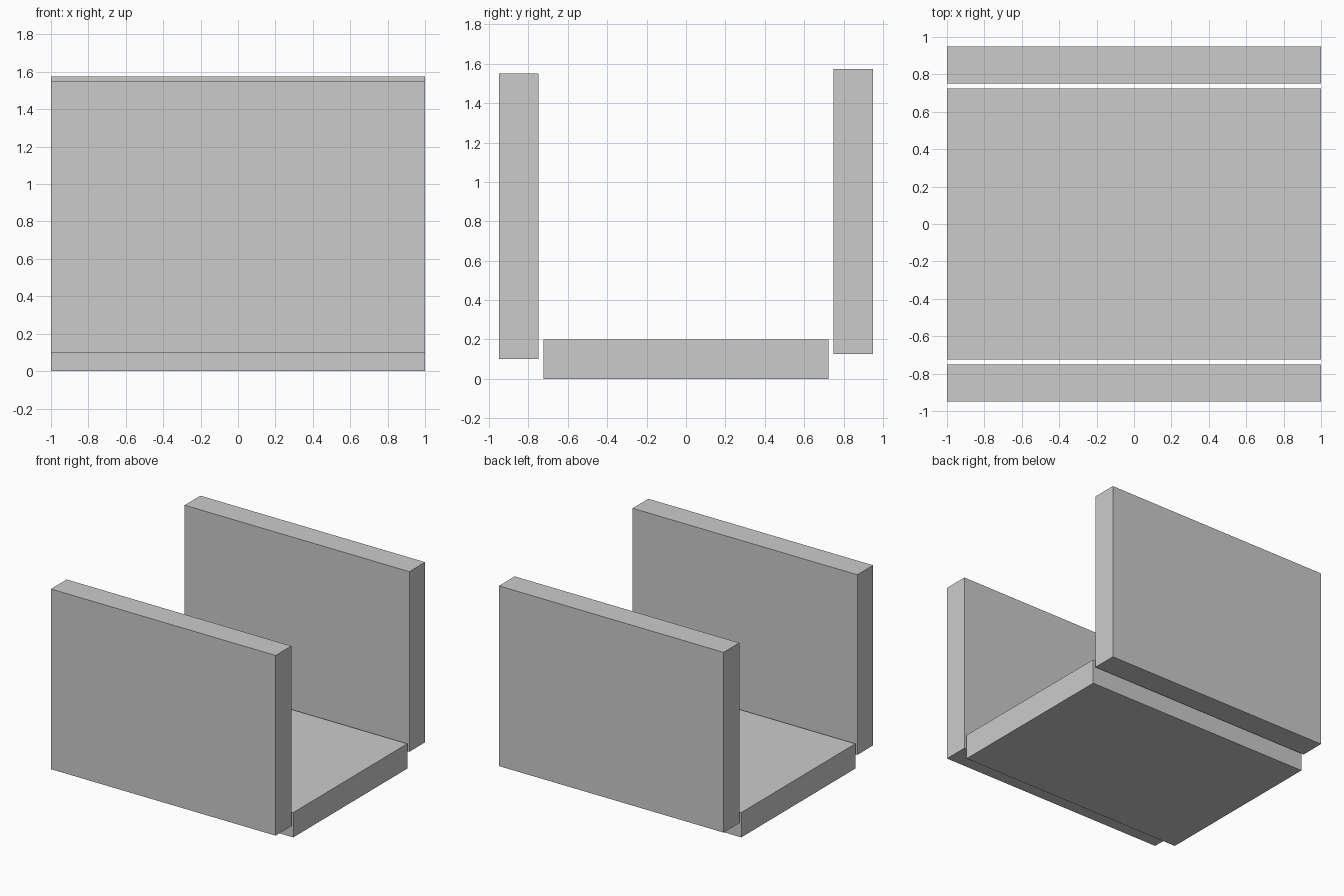
import bpy

if "Cube" in bpy.data.objects:
    bpy.data.objects.remove(bpy.data.objects["Cube"])


def box(name, x, y, z):
    """Axis-aligned box from (min, max) ranges."""
    centre = [(a + b) / 2 for a, b in (x, y, z)]
    size = [b - a for a, b in (x, y, z)]
    bpy.ops.mesh.primitive_cube_add(size=1, location=centre)
    obj = bpy.context.object
    obj.name = name
    obj.scale = size
    bpy.ops.object.transform_apply(location=False, rotation=False, scale=True)
    return obj


LENGTH = (-1.0, 1.0)

# Floor slab
box("base_panel", LENGTH, (-0.725, 0.725), (0.0, 0.2))

# Side walls, separated from the slab by a small gap; the back one sits higher
box("front_panel", LENGTH, (-0.95, -0.75), (0.1, 1.55))
box("back_panel", LENGTH, (0.75, 0.95), (0.125, 1.575))
